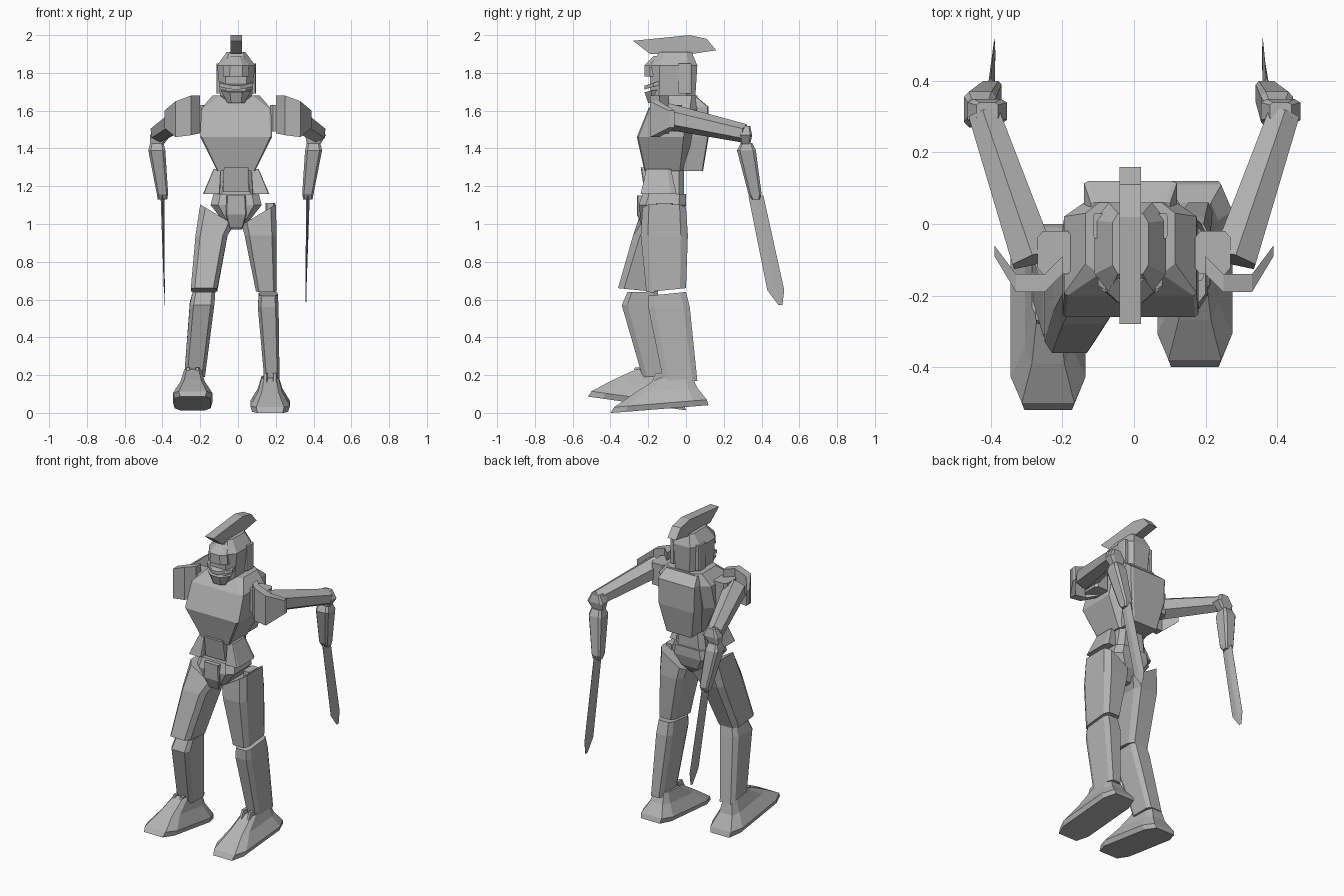
import bpy
import bmesh
import math
from mathutils import Vector

cube = bpy.data.objects.get("Cube")
if cube:
    bpy.data.objects.remove(cube, do_unlink=True)

grey = bpy.data.materials.new("plain_grey")
grey.use_nodes = True
colour = (0.45, 0.45, 0.45, 1)
grey.diffuse_color = colour
grey.node_tree.nodes["Principled BSDF"].inputs["Base Color"].default_value = colour

MIDDLE = -0.01  # centre line of the upper body
SIDES = (("left", 1), ("right", -1))


def section(z, width, front, back, x=MIDDLE, front_cut=0.3, back_cut=0.3, lean=0, pitch=0):
    """Rectangle with cut corners; lean tilts it along x and pitch along y."""
    middle, depth = (front + back) / 2, (back - front) / 2
    half = [(1 - front_cut, -1), (1, front_cut - 1), (1, 1 - back_cut), (1 - back_cut, 1)]
    outline = half + [(-u, v) for u, v in reversed(half)]
    return [Vector((x + u * width / 2, middle + v * depth, z + u * width / 2 * lean + v * depth * pitch))
            for u, v in outline]


def loft(name, *rings):
    """Closed flat-faced solid through rings with equal point counts."""
    bm = bmesh.new()
    rows = [[bm.verts.new(point) for point in ring] for ring in rings]
    for lower, upper in zip(rows, rows[1:]):
        for i in range(len(lower)):
            bm.faces.new((lower[i - 1], lower[i], upper[i], upper[i - 1]))
    bm.faces.new(rows[0])
    bm.faces.new(rows[-1])
    bmesh.ops.recalc_face_normals(bm, faces=bm.faces)
    mesh = bpy.data.meshes.new(name)
    bm.to_mesh(mesh)
    bm.free()
    mesh.materials.append(grey)
    obj = bpy.data.objects.new(name, mesh)
    bpy.context.collection.objects.link(obj)


def limb(name, start, end, start_radius, end_radius, sides=6):
    """Tapered faceted tube between two joints."""
    start, end = Vector(start), Vector(end)
    axis = (end - start).normalized()
    across = axis.cross(Vector((0, 0, 1))).normalized()
    upward = across.cross(axis)
    turns = [math.tau * (i + 0.5) / sides for i in range(sides)]
    spokes = [across * math.cos(turn) + upward * math.sin(turn) for turn in turns]
    loft(name, [start + spoke * start_radius for spoke in spokes],
         [end + spoke * end_radius for spoke in spokes])


def column(x, y, bottom, top, thickness=0.05):
    """Upright rectangle, one fold of a bent plate."""
    return [Vector((x, y, bottom)), Vector((x, y + thickness, bottom)),
            Vector((x, y + thickness, top)), Vector((x, y, top))]


# Torso
loft("chest",
     section(z=1.28, width=0.2, front=-0.22, back=0, front_cut=0.05),
     section(z=1.46, width=0.38, front=-0.26, back=0.03, front_cut=0.05),
     section(z=1.61, width=0.37, front=-0.2, back=0.06, front_cut=0.05),
     section(z=1.68, width=0.25, front=-0.14, back=0.06))
loft("backpack",
     section(z=1.28, width=0.18, front=-0.02, back=0.09, front_cut=0.1, back_cut=0.1),
     section(z=1.46, width=0.25, front=0, back=0.12, front_cut=0.1, back_cut=0.1),
     section(z=1.62, width=0.26, front=0, back=0.12, front_cut=0.1, back_cut=0.1),
     section(z=1.67, width=0.22, front=0, back=0.06, front_cut=0.1, back_cut=0.1))
loft("neck",
     section(z=1.6, width=0.09, front=-0.12, back=-0.01),
     section(z=1.7, width=0.09, front=-0.12, back=-0.01))
loft("waist",
     section(z=1.14, width=0.22, front=-0.19, back=-0.01),
     section(z=1.31, width=0.17, front=-0.18, back=-0.01))
loft("belly_plate",
     section(z=1.17, width=0.14, front=-0.22, back=-0.15, front_cut=0.1),
     section(z=1.3, width=0.13, front=-0.24, back=-0.15, front_cut=0.1))
for side, sign in SIDES:
    loft(side + "_waist_flare",
         section(z=1.16, width=0.09, front=-0.24, back=-0.05, x=MIDDLE + sign * 0.13, front_cut=0.1),
         section(z=1.29, width=0.04, front=-0.21, back=-0.08, x=MIDDLE + sign * 0.1, front_cut=0.1))

# Pelvis
loft("pelvis",
     section(z=0.97, width=0.06, front=-0.19, back=-0.07),
     section(z=1.03, width=0.16, front=-0.24, back=-0.02),
     section(z=1.1, width=0.27, front=-0.25, back=0),
     section(z=1.16, width=0.24, front=-0.23, back=0))
loft("belt_plate",
     section(z=0.98, width=0.07, front=-0.23, back=-0.15, front_cut=0.1),
     section(z=1.05, width=0.11, front=-0.26, back=-0.15, front_cut=0.1),
     section(z=1.15, width=0.1, front=-0.26, back=-0.15, front_cut=0.1))

# Head
loft("helmet",
     section(z=1.64, width=0.1, front=-0.17, back=0.01),
     section(z=1.68, width=0.17, front=-0.19, back=0.05, front_cut=0.4, back_cut=0.4),
     section(z=1.84, width=0.2, front=-0.19, back=0.06, front_cut=0.4, back_cut=0.4),
     section(z=1.91, width=0.1, front=-0.14, back=0.03))
loft("forehead",
     section(z=1.78, width=0.14, front=-0.22, back=-0.1, front_cut=0.5),
     section(z=1.84, width=0.13, front=-0.22, back=-0.1, front_cut=0.5),
     section(z=1.89, width=0.08, front=-0.17, back=-0.1, front_cut=0.5))
loft("mouth_guard",
     section(z=1.73, width=0.18, front=-0.22, back=-0.1, front_cut=0.8, pitch=0.3),
     section(z=1.75, width=0.18, front=-0.22, back=-0.1, front_cut=0.8, pitch=0.3))
loft("jaw",
     section(z=1.64, width=0.09, front=-0.2, back=-0.1, front_cut=0.4),
     section(z=1.71, width=0.16, front=-0.22, back=-0.1, front_cut=0.6, pitch=0.2))
for side, sign in SIDES:
    loft(side + "_ear_plate", *[
        section(z=height, width=0.03, front=-0.04, back=0.03, x=MIDDLE + sign * 0.09)
        for height in (1.69, 1.85)])
crest_profile = [(-0.28, 1.97), (0.02, 2), (0.11, 1.98), (0.16, 1.92), (0.03, 1.9), (-0.19, 1.9)]
loft("crest", *[[Vector((MIDDLE + edge, y, z)) for y, z in crest_profile] for edge in (-0.03, 0.03)])

# Arms, with blades in place of hands
for side, sign in SIDES:
    grip = 0.37 if sign > 0 else -0.4
    elbow = grip + sign * 0.03
    loft(side + "_shoulder_pad",
         column(x=sign * 0.2, y=-0.14, bottom=1.48, top=1.68),
         column(x=sign * 0.25, y=-0.19, bottom=1.47, top=1.68),
         column(x=sign * 0.33, y=-0.19, bottom=1.46, top=1.65),
         column(x=sign * 0.39, y=-0.09, bottom=1.51, top=1.6, thickness=0.03))
    loft(side + "_shoulder_joint", *[
        section(z=height, width=0.1, front=-0.14, back=-0.02, x=sign * 0.22)
        for height in (1.49, 1.63)])
    limb(side + "_upper_arm", start=(sign * 0.28, -0.1, 1.57), end=(sign * 0.42, 0.31, 1.48),
         start_radius=0.07, end_radius=0.05)
    loft(side + "_elbow",
         section(z=1.42, width=0.07, front=0.29, back=0.34, x=elbow),
         section(z=1.47, width=0.11, front=0.28, back=0.35, x=sign * 0.41),
         section(z=1.52, width=0.06, front=0.29, back=0.34, x=sign * 0.41))
    loft(side + "_forearm",
         section(z=1.13, width=0.05, front=0.35, back=0.39, x=grip),
         section(z=1.16, width=0.06, front=0.33, back=0.4, x=grip),
         section(z=1.39, width=0.09, front=0.27, back=0.37, x=elbow),
         section(z=1.43, width=0.07, front=0.29, back=0.35, x=elbow))
    loft(side + "_blade",
         section(z=0.57, width=0.002, front=0.49, back=0.51, x=grip - sign * 0.01),
         section(z=0.65, width=0.005, front=0.43, back=0.52, x=grip - sign * 0.01, front_cut=0.9, back_cut=0.9),
         section(z=1.15, width=0.02, front=0.33, back=0.41, x=grip, front_cut=0.9, back_cut=0.9))

# Left leg
loft("left_thigh",
     section(z=0.65, width=0.11, front=-0.21, back=0, x=0.15, pitch=0.1),
     section(z=0.94, width=0.17, front=-0.24, back=0.01, x=0.12),
     section(z=1.05, width=0.18, front=-0.23, back=0, x=0.11, lean=0.6))
loft("left_shin",
     section(z=0.17, width=0.08, front=-0.12, back=0.06, x=0.18),
     section(z=0.56, width=0.11, front=-0.2, back=0.02, x=0.16),
     section(z=0.63, width=0.1, front=-0.2, back=0, x=0.16, pitch=0.1))
loft("left_hip_plate",
     section(z=1, width=0.05, front=-0.16, back=-0.07, x=0.17),
     section(z=1.11, width=0.05, front=-0.16, back=-0.07, x=0.17))

# Right leg, stepping forward
loft("right_thigh",
     section(z=0.65, width=0.14, front=-0.36, back=-0.15, x=-0.18, pitch=-0.1),
     section(z=0.94, width=0.17, front=-0.28, back=-0.03, x=-0.14),
     section(z=1.05, width=0.18, front=-0.23, back=0, x=-0.11, lean=-0.6))
loft("right_shin",
     section(z=0.19, width=0.11, front=-0.23, back=-0.07, x=-0.23),
     section(z=0.58, width=0.13, front=-0.34, back=-0.14, x=-0.19, pitch=0.1),
     section(z=0.64, width=0.12, front=-0.31, back=-0.15, x=-0.18))


def foot(side, x, y, z, pitch, ankle):
    """Pitched sole that narrows up to the ankle, with two struts in front."""
    loft(side + "_foot",
         section(z, width=0.19, front=y - 0.26, back=y + 0.26, x=x, pitch=pitch),
         section(z + 0.03, width=0.21, front=y - 0.24, back=y + 0.25, x=x, pitch=pitch),
         section(z + 0.1, width=0.13, front=y - 0.13, back=y + 0.2, x=x, pitch=pitch),
         section(z + 0.17, width=0.09, front=ankle - 0.1, back=ankle + 0.08, x=x, pitch=pitch))
    for strut_side, sign in SIDES:
        strut = x + sign * 0.025
        loft(side + "_foot_" + strut_side + "_strut",
             section(z + 0.09, width=0.02, front=ankle - 0.16, back=ankle - 0.08, x=strut),
             section(z + 0.19, width=0.02, front=ankle - 0.11, back=ankle - 0.06, x=strut))


# Feet
foot("left", x=0.17, y=-0.14, z=0.02, pitch=0.08, ankle=-0.05)
foot("right", x=-0.24, y=-0.26, z=0.05, pitch=-0.14, ankle=-0.16)
